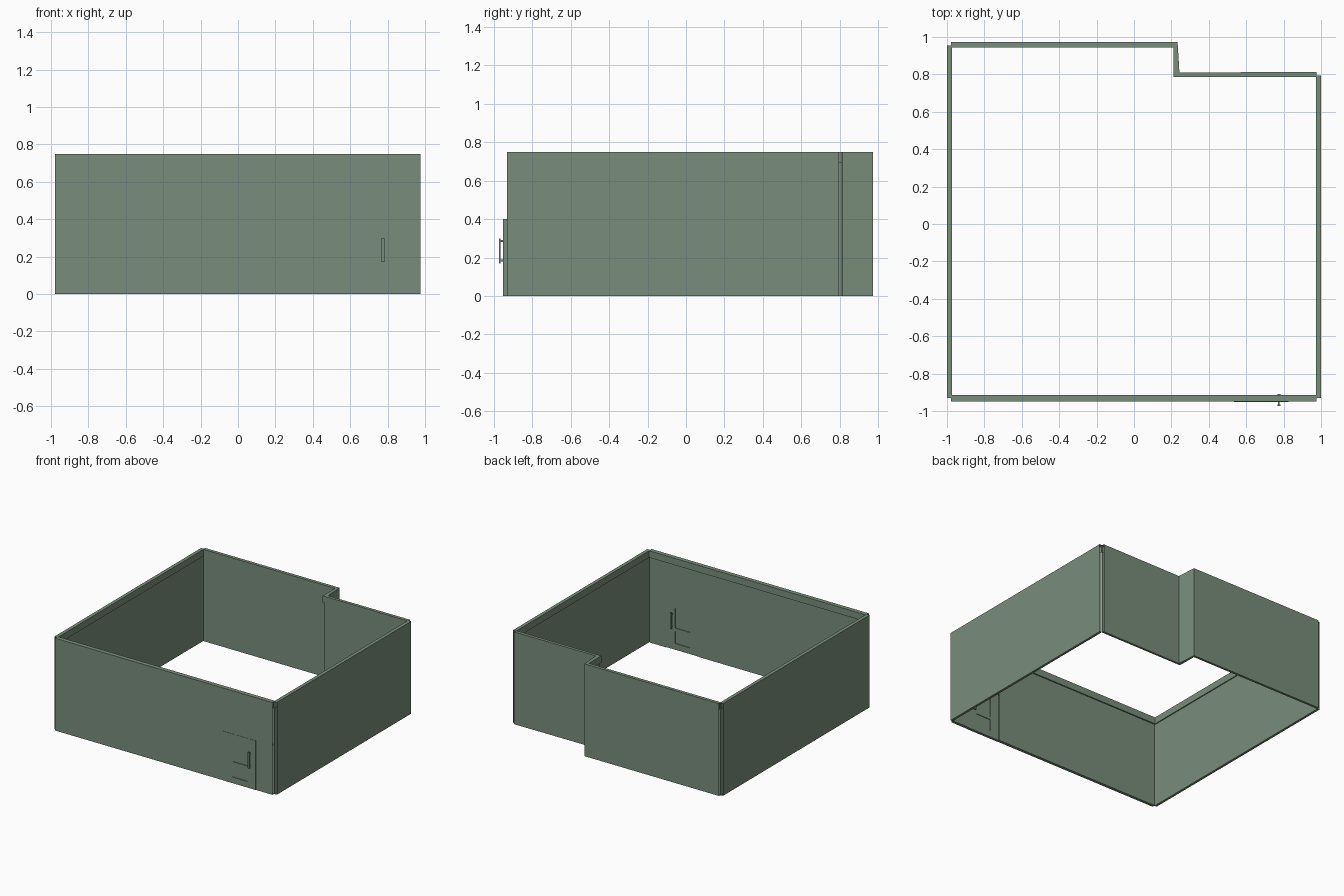
import bpy, bmesh
from mathutils import Vector

if "Cube" in bpy.data.objects:
    bpy.data.objects.remove(bpy.data.objects["Cube"])

mat = bpy.data.materials.new("sage_green")
mat.diffuse_color = (0.19, 0.27, 0.2, 1)
mat.use_nodes = True
mat.node_tree.nodes["Principled BSDF"].inputs["Base Color"].default_value = mat.diffuse_color
H = 0.75


def finish(name, bm):
    bmesh.ops.recalc_face_normals(bm, faces=bm.faces)
    me = bpy.data.meshes.new(name)
    bm.to_mesh(me)
    bm.free()
    me.materials.append(mat)
    ob = bpy.data.objects.new(name, me)
    bpy.context.collection.objects.link(ob)
    return ob


def wall(name, outer, inner, z0=0.0, z1=H, trim=True):
    """Open-ended wall swept between an outer and an inner plan path."""
    if trim:
        prof = [(0, z0), (0, z1), (1, z1), (1, 0.695), (0.7, 0.695), (0.7, z0)]
    else:
        prof = [(0, z0), (0, z1), (0.7, z1), (0.7, z0)]
    bm = bmesh.new()
    rings = []
    for o, i in zip(outer, inner):
        o, i = Vector(o), Vector(i)
        rings.append([bm.verts.new((*o.lerp(i, t), z)) for t, z in prof])
    n = len(prof)
    for a, b in zip(rings, rings[1:]):
        for k in range(n):
            m = (k + 1) % n
            bm.faces.new((a[k], a[m], b[m], b[k]))
    return finish(name, bm)


def boxes(name, items):
    """Several boxes (x0, x1, y0, y1, z0, z1) in one object."""
    bm = bmesh.new()
    for x0, x1, y0, y1, z0, z1 in items:
        vs = bmesh.ops.create_cube(bm, size=1)["verts"]
        for v in vs:
            v.co.x = x1 if v.co.x > 0 else x0
            v.co.y = y1 if v.co.y > 0 else y0
            v.co.z = z1 if v.co.z > 0 else z0
    return finish(name, bm)


# side walls, trimmed along the inner top edge
wall("left_wall", [(-1, -0.93), (-1, 0.955)], [(-0.972, -0.93), (-0.972, 0.955)])
wall("right_wall", [(1, -0.93), (1, 0.795)], [(0.972, -0.93), (0.972, 0.795)])

# stepped back wall
wall("back_wall",
     [(-0.978, 0.972), (0.233, 0.972), (0.243, 0.81), (0.975, 0.813)],
     [(-0.978, 0.945), (0.211, 0.945), (0.211, 0.786), (0.975, 0.786)])

# front wall around the door opening
YO, YI = -0.95, -0.915
DX0, DX1, DH = 0.535, 0.825, 0.4
wall("front_wall_upper", [(-0.978, YO), (0.975, YO)], [(-0.978, YI), (0.975, YI)], z0=DH)
for name, a, b in (("front_wall_left", -0.978, DX0), ("front_wall_right", DX1, 0.975)):
    wall(name, [(a, YO), (b, YO)], [(a, YI), (b, YI)], z1=DH, trim=False)

# door: stiles, rails and two recessed panels
DY0, DY1 = -0.952, -0.93
PX0, PX1 = 0.615, 0.75
boxes("door_frame", [(DX0, PX0, DY0, DY1, 0, DH), (PX1, DX1, DY0, DY1, 0, DH)] +
      [(PX0, PX1, DY0, DY1, a, b) for a, b in ((0, 0.05), (0.15, 0.175), (0.335, DH))])
boxes("door_panels", [(PX0, PX1, DY0 + 0.006, DY1 - 0.006, a, b)
                      for a, b in ((0.05, 0.15), (0.175, 0.335))])

# pull handles on both sides of the door
for name, face, s in (("outer_handle", DY0, -1), ("inner_handle", DY1, 1)):
    tip = face + s * 0.021
    grip = face + s * 0.012
    parts = [(0.768, 0.782, min(grip, tip), max(grip, tip), 0.17, 0.3)]
    for z in (0.185, 0.285):
        parts.append((0.771, 0.779, min(face, grip), max(face, grip), z - 0.005, z + 0.005))
    boxes(name, parts)
